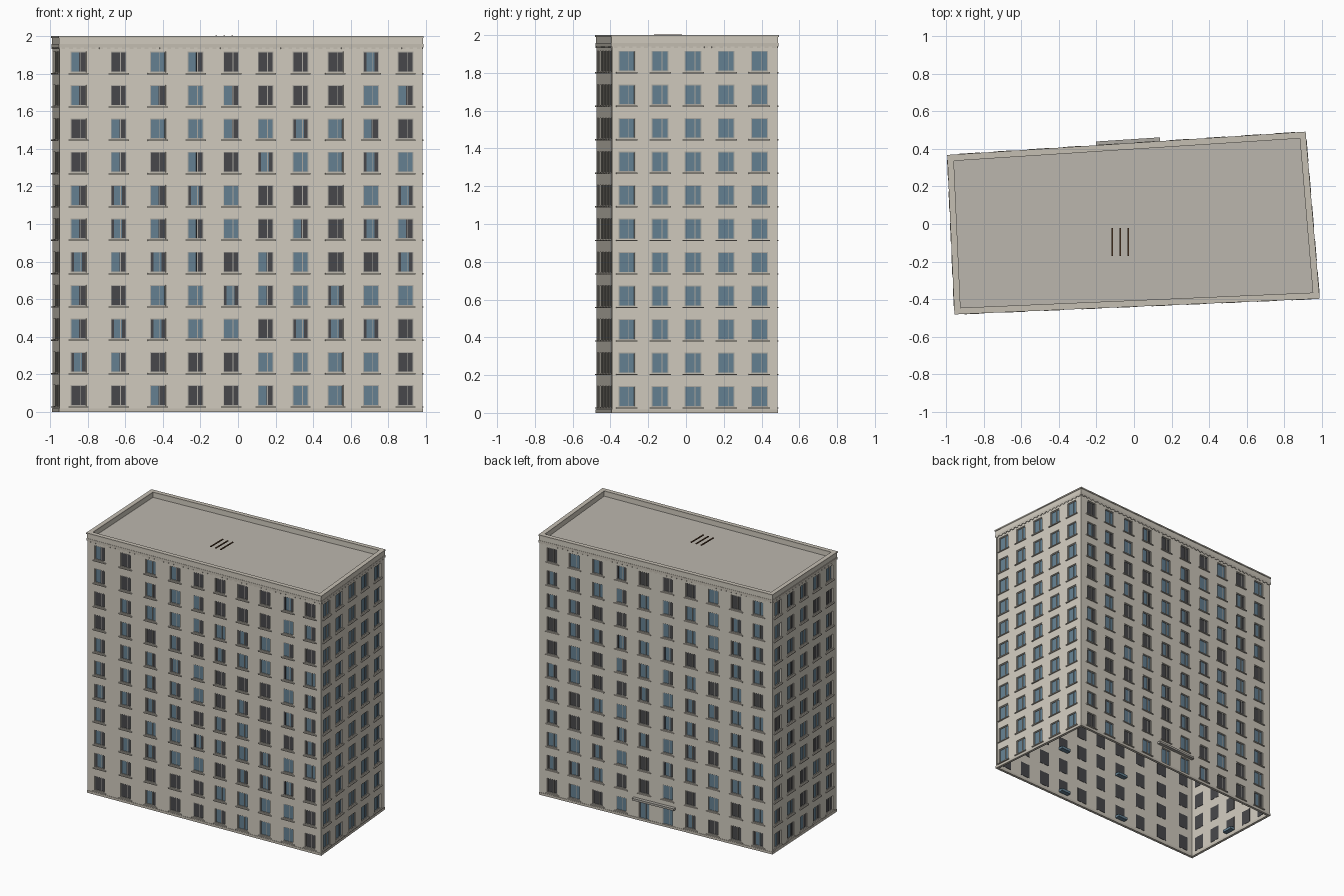
import bpy, bmesh, random
from mathutils import Vector, Matrix

if "Cube" in bpy.data.objects:
    bpy.data.objects.remove(bpy.data.objects["Cube"])

random.seed(4)
FOOT = [Vector((-0.95, -0.475)), Vector((0.982, -0.392)),
        Vector((0.908, 0.485)), Vector((-0.988, 0.362))]
ROWS, PITCH, SILL_Z, WIN_H = 11, 0.1775, 0.032, 0.11


def mat(name, r, g, b):
    m = bpy.data.materials.new(name)
    m.diffuse_color = (r, g, b, 1)
    m.use_nodes = True
    m.node_tree.nodes["Principled BSDF"].inputs["Base Color"].default_value = m.diffuse_color
    return m


WALL = mat("plaster", 0.64, 0.60, 0.52)
TRIM = mat("trim", 0.56, 0.52, 0.45)
ROOF = mat("roofing", 0.50, 0.47, 0.42)
FRAME = mat("frame", 0.42, 0.40, 0.36)
GLASS = mat("glass", 0.13, 0.22, 0.29)
DARK = mat("curtain", 0.065, 0.065, 0.07)
RUST = mat("rusty_metal", 0.12, 0.06, 0.03)


def finish(bm, name, material):
    me = bpy.data.meshes.new(name)
    bmesh.ops.recalc_face_normals(bm, faces=bm.faces[:])
    bm.to_mesh(me)
    bm.free()
    ob = bpy.data.objects.new(name, me)
    bpy.context.collection.objects.link(ob)
    me.materials.append(material)
    return ob


def box(bm, M, lo, hi):
    """Box between two corners in the local frame M."""
    lo, hi = Vector(lo), Vector(hi)
    S = Matrix.Diagonal((*(hi - lo), 1))
    bmesh.ops.create_cube(bm, size=1, matrix=M @ Matrix.Translation((lo + hi) / 2) @ S)


def offset(dist):
    """Footprint moved outward by dist."""
    out = []
    for i, p in enumerate(FOOT):
        e1 = (p - FOOT[i - 1]).normalized()
        e2 = (FOOT[(i + 1) % 4] - p).normalized()
        n1, n2 = Vector((e1.y, -e1.x)), Vector((e2.y, -e2.x))
        out.append(p + (n1 + n2) * dist / (1 + n1.dot(n2)))
    return out


def ring(name, z0, z1, outer, inner, material):
    bm = bmesh.new()
    loops = [[bm.verts.new((p.x, p.y, z)) for p in offset(d)]
             for d, z in ((outer, z0), (outer, z1), (inner, z1), (inner, z0))]
    for k in range(4):
        a, b = loops[k], loops[(k + 1) % 4]
        for i in range(4):
            j = (i + 1) % 4
            bm.faces.new((a[i], a[j], b[j], b[i]))
    return finish(bm, name, material)


def build_side(name, i, cols, half, doors=(), ledges=()):
    a, b = FOOT[i], FOOT[(i + 1) % 4]
    L = (b - a).length
    e = (b - a) / L
    # local frame: x along wall, y outward, z up
    M = Matrix(((e.x, e.y, 0, a.x), (e.y, -e.x, 0, a.y), (0, 0, 1, 0), (0, 0, 0, 1)))
    xs = [0.0] + [t * L + s * half for t in cols for s in (-1, 1)] + [L]
    zs = [0.0]
    for r in range(ROWS):
        zs += [SILL_Z + r * PITCH, SILL_Z + r * PITCH + WIN_H]
    zs.append(1.96)

    # wall sheet with openings
    bm = bmesh.new()
    grid = [[bm.verts.new(M @ Vector((x, 0, z))) for z in zs] for x in xs]
    for u in range(len(xs) - 1):
        for v in range(len(zs) - 1):
            hole = u % 2 and v % 2
            if u % 2 and v == 0 and u // 2 in doors:
                hole = True
            if not hole:
                bm.faces.new((grid[u][v], grid[u + 1][v], grid[u + 1][v + 1], grid[u][v + 1]))
    loose = [v for v in bm.verts if not v.link_faces]
    bmesh.ops.delete(bm, geom=loose, context='VERTS')
    me_ob = finish(bm, name + "_wall", WALL)
    me = me_ob.data
    want = Vector((e.y, -e.x, 0))
    if me.polygons[0].normal.dot(want) < 0:
        me.flip_normals()
    mod = me_ob.modifiers.new("thickness", 'SOLIDIFY')
    mod.thickness, mod.offset = 0.014, -1

    # windows, curtains and sills
    frames, glass, dark, sills, inner = (bmesh.new() for _ in range(5))
    for r in range(ROWS):
        for c, t in enumerate(cols):
            x0, x1 = t * L - half, t * L + half
            z0 = SILL_Z + r * PITCH
            z1 = z0 + WIN_H
            door = r == 0 and c in doors
            if door:
                z0 = 0.002
            box(glass, M, (x0, -0.013, z0), (x1, -0.010, z1))
            box(dark, M, (x0, -0.016, z0), (x1, -0.0135, z1))
            f = 0.005
            for lo, hi in (((x0, z0), (x0 + f, z1)), ((x1 - f, z0), (x1, z1)),
                           ((x0 + f, z0), (x1 - f, z0 + f)), ((x0 + f, z1 - f), (x1 - f, z1))):
                box(frames, M, (lo[0], -0.010, lo[1]), (hi[0], -0.005, hi[1]))
            xm = x0 + (x1 - x0) * 0.62
            box(frames, M, (xm - 0.002, -0.010, z0 + f), (xm + 0.002, -0.006, z1 - f))
            if door:
                continue
            k = random.random()
            if i != 1 and k < 0.75:
                w = x1 - x0 - 2 * f
                if k < 0.25:
                    parts = ((0, 1),)
                elif k < 0.5:
                    parts = ((0.55, 1),)
                else:
                    parts = ((0, 0.18), (0.75, 1))
                for p, q in parts:
                    box(dark, M, (x0 + f + p * w, -0.010, z0 + f), (x0 + f + q * w, -0.0085, z1 - f))
            box(sills, M, (x0 - 0.012, -0.002, z0 - 0.010), (x1 + 0.012, 0.008, z0 - 0.003))
            if c in ledges and r % 2 == 0:
                box(inner, M, (x0, -0.05, z0), (x1, -0.016, z0 + 0.02))
    finish(frames, name + "_window_frames", FRAME)
    finish(glass, name + "_window_glass", GLASS)
    finish(dark, name + "_curtains", DARK)
    finish(sills, name + "_sills", TRIM)
    if ledges:
        finish(inner, name + "_inner_ledges", GLASS)
    else:
        inner.free()

    # dentils under the cornice
    bm = bmesh.new()
    n = int(L / 0.04)
    for k in range(n):
        x = (k + 0.5) * L / n
        box(bm, M, (x - 0.01, 0, 1.932), (x + 0.01, 0.004, 1.94))
    finish(bm, name + "_dentils", TRIM)

    # entrance canopy
    if doors:
        bm = bmesh.new()
        box(bm, M, (0.405 * L, -0.002, 0.152), (0.585 * L, 0.026, 0.168))
        finish(bm, name + "_entrance_canopy", FRAME)


front_cols = [.052, .163, .271, .375, .473, .568, .664, .76, .858, .953]
back_cols = [.055, .15, .25, .35, .45, .55, .65, .745, .845, .94]
side_cols = [.09, .29, .49, .69, .89]
build_side("front", 0, front_cols, 0.042, ledges=(3, 6))
build_side("right", 1, side_cols, 0.045)
build_side("back", 2, back_cols, 0.042, doors=(4, 5))
build_side("left", 3, side_cols, 0.042, ledges=(2,))

# plinth, cornice and parapet
ring("plinth", 0.0, 0.018, 0.003, -0.016, TRIM)
ring("cornice_lower", 1.94, 1.957, 0.004, -0.01, TRIM)
ring("parapet", 1.957, 1.99, 0.002, -0.026, WALL)
ring("parapet_cap", 1.99, 2.0, 0.006, -0.028, TRIM)

# flat roof
bm = bmesh.new()
bm.faces.new([bm.verts.new((p.x, p.y, 1.958)) for p in offset(-0.012)])
finish(bm, "roof", ROOF)

# three rods above the roof
bm = bmesh.new()
for x in (-0.115, -0.072, -0.03):
    box(bm, Matrix(), (x - 0.004, -0.17, 1.995), (x + 0.004, -0.02, 2.002))
finish(bm, "roof_rods", RUST)
